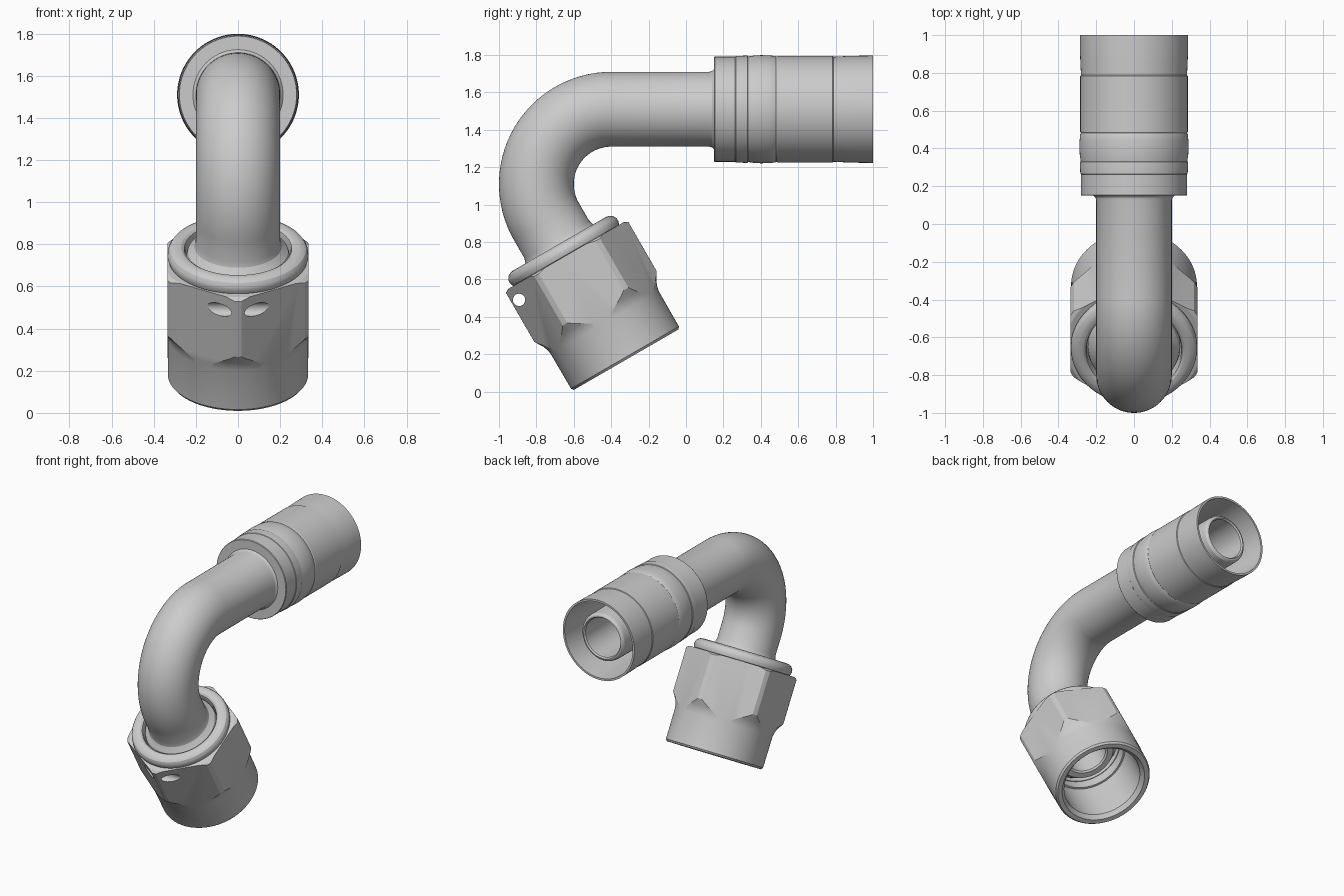
import bpy, bmesh
from math import sin, cos, pi, radians
from mathutils import Vector

if "Cube" in bpy.data.objects:
    bpy.data.objects.remove(bpy.data.objects["Cube"])

# Shared centre line: nut leg (s < 0), 120 degree bend (0..BEND), straight hose leg
R = 0.4
BEND = R * radians(120)
CENTRE = Vector((0, -0.4, 1.11))
X = Vector((1, 0, 0))


def frame(s):
    a = min(max(s, 0), BEND)
    ang = radians(210) - a / R
    n = Vector((0, cos(ang), sin(ang)))
    tangent = Vector((0, sin(ang), -cos(ang)))
    return CENTRE + n * R + tangent * (s - a), n


def nut_leg(profile):
    return [(-t, r) for t, r in profile]


def hose_leg(profile):
    return [(y + 0.4 + BEND, r) for y, r in profile]


def lathe(name, profile, seg=72):
    """Turn a closed (distance, radius) profile around the centre line."""
    bm = bmesh.new()
    rings = []
    for s, r in profile:
        c, n = frame(s)
        rings.append([bm.verts.new(c + r * (X * cos(a) + n * sin(a)))
                      for a in (pi / 2 + 2 * pi * i / seg for i in range(seg))])
    for k, ring in enumerate(rings):
        nxt = rings[(k + 1) % len(rings)]
        for i in range(seg):
            j = (i + 1) % seg
            bm.faces.new((ring[i], ring[j], nxt[j], nxt[i]))
    bmesh.ops.recalc_face_normals(bm, faces=bm.faces)
    me = bpy.data.meshes.new(name)
    bm.to_mesh(me)
    bm.free()
    ob = bpy.data.objects.new(name, me)
    bpy.context.collection.objects.link(ob)
    return ob


def activate(ob):
    bpy.ops.object.select_all(action='DESELECT')
    ob.select_set(True)
    bpy.context.view_layer.objects.active = ob


def boolean(ob, other, op):
    activate(ob)
    m = ob.modifiers.new("cut", 'BOOLEAN')
    m.operation, m.object, m.solver = op, other, 'EXACT'
    bpy.ops.object.modifier_apply(modifier=m.name)
    bpy.data.objects.remove(other)


# Hollow bent tube: flared seat in the nut, bend, then hose nipple inside the sleeve
bend_steps = [BEND * i / 32 for i in range(33)]
outer = nut_leg([(0.50, 0.19), (0.42, 0.245), (0.19, 0.245), (0.165, 0.238),
                 (0.15, 0.222), (0.135, 0.208), (0.11, 0.2)])
outer += [(s, 0.2) for s in bend_steps]
outer += hose_leg([(0.125, 0.2), (0.14, 0.204), (0.152, 0.216), (0.2, 0.216), (0.2, 0.172),
                   (0.92, 0.172), (0.945, 0.168), (0.957, 0.158), (0.96, 0.148)])
inner = hose_leg([(0.95, 0.14)]) + [(s, 0.14) for s in reversed(bend_steps)]
inner += nut_leg([(0.49, 0.14), (0.50, 0.15)])
tube = lathe("bent_tube", outer + inner)

# Crimped hose sleeve, open at the back
sleeve = lathe("hose_sleeve", hose_leg([
    (0.15, 0.205), (0.15, 0.278), (0.154, 0.281), (0.263, 0.281), (0.266, 0.284),
    (0.322, 0.287), (0.328, 0.286), (0.332, 0.282), (0.338, 0.283), (0.365, 0.287),
    (0.40, 0.289), (0.44, 0.288), (0.475, 0.285), (0.482, 0.281), (0.488, 0.285),
    (0.784, 0.285), (0.788, 0.281), (0.796, 0.281), (0.85, 0.284), (0.92, 0.286),
    (1.0, 0.287), (1.0, 0.273), (0.79, 0.265), (0.45, 0.26), (0.45, 0.16)]), 96)

# Rounded collar on top of the nut
collar = lathe("nut_collar", nut_leg([
    (0.215, 0.25), (0.165, 0.25), (0.15, 0.255), (0.141, 0.268), (0.138, 0.287),
    (0.142, 0.306), (0.152, 0.322), (0.168, 0.332), (0.186, 0.335), (0.205, 0.33),
    (0.215, 0.32)]), 96)

# Swivel nut: turned body trimmed by a hexagonal prism
nut = lathe("swivel_nut", nut_leg([
    (0.21, 0.25), (0.21, 0.358), (0.222, 0.378), (0.525, 0.378), (0.545, 0.366),
    (0.57, 0.350), (0.595, 0.340), (0.625, 0.334), (0.84, 0.333), (0.853, 0.323),
    (0.853, 0.292), (0.825, 0.268), (0.52, 0.268), (0.52, 0.255), (0.45, 0.255),
    (0.45, 0.25)]), 96)
hexagon = lathe("hex_cutter", nut_leg([
    (0.1, 0.2), (0.1, 0.387), (0.95, 0.387), (0.95, 0.2)]), 6)
boolean(nut, hexagon, 'INTERSECT')

# Lock-wire hole through the rear corner of the nut
c, n = frame(-0.29)
bpy.ops.mesh.primitive_cylinder_add(vertices=24, radius=0.033, depth=0.6,
                                    location=c + n * 0.336, rotation=(0, pi / 2, 0))
boolean(nut, bpy.context.object, 'DIFFERENCE')

for ob in (tube, sleeve, collar, nut):
    activate(ob)
    bpy.ops.object.shade_smooth_by_angle(angle=radians(25))
